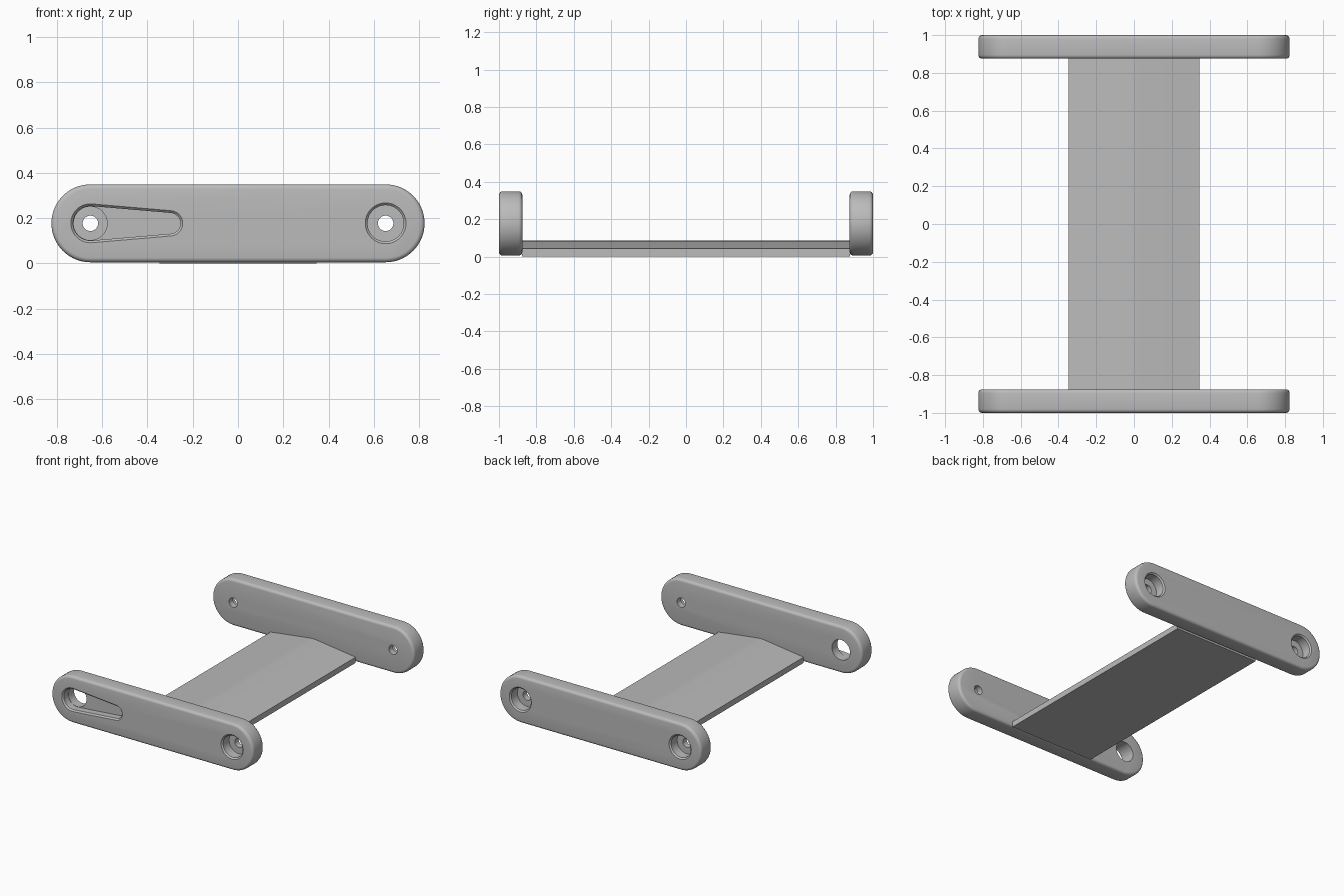
import bpy, bmesh
from math import acos, cos, sin, pi

cube = bpy.data.objects.get("Cube")
if cube:
    bpy.data.objects.remove(cube)

grey = bpy.data.materials.new("plain grey")
grey.use_nodes = True
grey.diffuse_color = (0.5, 0.5, 0.5, 1)
grey.node_tree.nodes["Principled BSDF"].inputs["Base Color"].default_value = (0.5, 0.5, 0.5, 1)

ZC = 0.177        # height of the bar centre line
HOLE_X = 0.652    # pin hole position
THICK = 0.125     # bar thickness


def outline(xa, ra, xb, rb, n=32):
    """Rounded outline around two circles joined by tangents."""
    d = xb - xa
    phi = acos((ra - rb) / d) if d else pi / 2
    pts = [(xa + ra * cos(a), ZC + ra * sin(a))
           for a in (phi + (2 * pi - 2 * phi) * i / n for i in range(n + 1))]
    pts += [(xb + rb * cos(a), ZC + rb * sin(a))
            for a in (-phi + 2 * phi * i / n for i in range(n + 1))]
    return pts


def make_object(name, rings):
    """Skin a stack of closed rings and cap both ends."""
    bm = bmesh.new()
    loops = [[bm.verts.new(p) for p in ring] for ring in rings]
    for a, b in zip(loops, loops[1:]):
        for i in range(len(a)):
            j = (i + 1) % len(a)
            bm.faces.new((a[i], a[j], b[j], b[i]))
    bm.faces.new(loops[0])
    bm.faces.new(loops[-1])
    bmesh.ops.remove_doubles(bm, verts=bm.verts, dist=1e-5)
    bmesh.ops.recalc_face_normals(bm, faces=bm.faces)
    mesh = bpy.data.meshes.new(name)
    bm.to_mesh(mesh)
    bm.free()
    mesh.materials.append(grey)
    obj = bpy.data.objects.new(name, mesh)
    bpy.context.collection.objects.link(obj)
    return obj


def loft(name, side, shape, sections):
    """Sections are (depth below the outer face, outline growth)."""
    xa, ra, xb, rb = shape
    return make_object(name, [[(x, side * (1 - depth), z)
                               for x, z in outline(xa, ra + g, xb, rb + g)]
                              for depth, g in sections])


def activate(obj):
    bpy.ops.object.select_all(action='DESELECT')
    obj.select_set(True)
    bpy.context.view_layer.objects.active = obj


def cut(target, cutter):
    cutter.hide_render = True
    mod = target.modifiers.new("cut", 'BOOLEAN')
    mod.object = cutter
    mod.solver = 'EXACT'
    activate(target)
    bpy.ops.object.modifier_apply(modifier=mod.name)
    bpy.data.objects.remove(cutter)


def rim(radius, steps=4):
    """Rounded edge from the face inward, as (depth, growth)."""
    angles = [pi / 2 * i / steps for i in range(steps + 1)]
    return [(radius * (1 - cos(a)), radius * (1 - sin(a))) for a in angles]


def bar(name, side):
    edge = [(radius_depth, -inset) for inset, radius_depth in rim(0.02)]
    edge = sorted(edge)
    far = [(THICK - d, g) for d, g in reversed(edge)]
    return loft(name, side, (-HOLE_X, 0.172, HOLE_X, 0.172), edge + far)


def flare():
    """Outward rounding at the mouth of a recess."""
    return [(-0.02, 0.01)] + [(0.01 * sin(a), 0.01 * (1 - cos(pi / 2 - a)))
                              for a in (pi / 2 * i / 4 for i in range(5))]


def counterbore(target, side, x):
    r = 0.08
    cut(target, loft("counterbore_cutter", side, (x, r, x, r),
                     flare() + [(0.08, 0), (0.08, 0.034 - r), (0.2, 0.034 - r)]))


# Front bar: one counterbored hole and one tapered keyhole slot
front = bar("front_bar", -1)
counterbore(front, -1, HOLE_X)
cut(front, loft("slot_cutter", -1, (-HOLE_X, 0.076, -0.3, 0.046),
                flare() + [(0.06, 0)]))
cut(front, loft("through_cutter", -1, (-HOLE_X, 0.074, -HOLE_X, 0.074),
                [(0.04, 0), (0.2, 0)]))

# Back bar: two counterbored holes
back = bar("back_bar", 1)
for x in (-HOLE_X, HOLE_X):
    counterbore(back, 1, x)

# Connecting plate with a flat underside and a low ridge on top
profile = [(-0.347, 0), (-0.347, 0.042), (-0.03, 0.083), (0, 0.085),
           (0.03, 0.083), (0.347, 0.042), (0.347, 0)]
plate = make_object("connecting_plate", [[(x, y, z) for x, z in profile]
                                         for y in (-0.876, 0.876)])

for obj in (front, back, plate):
    activate(obj)
    bpy.ops.object.shade_smooth_by_angle(angle=pi / 6)
